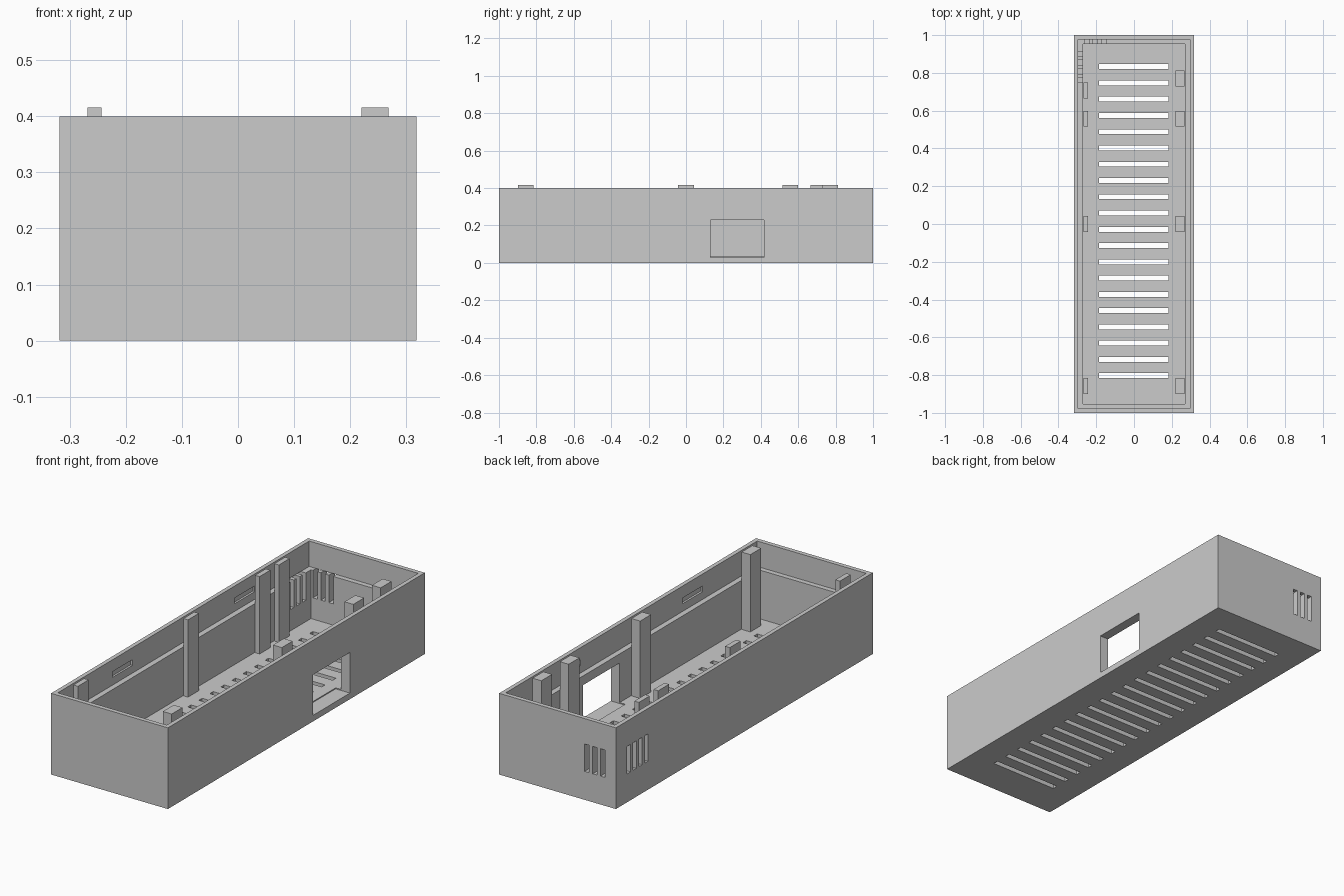
import bpy
import bmesh
from mathutils import Matrix, Vector

if "Cube" in bpy.data.objects:
    bpy.data.objects.remove(bpy.data.objects["Cube"], do_unlink=True)

grey = bpy.data.materials.new("plain grey")
grey.use_nodes = True
colour = (0.6, 0.6, 0.6, 1)
grey.diffuse_color = colour
grey.node_tree.nodes["Principled BSDF"].inputs["Base Color"].default_value = colour


def boxes(name, spans):
    """One object made of boxes, each given as (x0, x1, y0, y1, z0, z1)."""
    bm = bmesh.new()
    for x0, x1, y0, y1, z0, z1 in spans:
        centre = Vector((x0 + x1, y0 + y1, z0 + z1)) / 2
        size = (x1 - x0, y1 - y0, z1 - z0, 1)
        bmesh.ops.create_cube(bm, size=1, matrix=Matrix.Translation(centre) @ Matrix.Diagonal(size))
    mesh = bpy.data.meshes.new(name)
    bm.to_mesh(mesh)
    bm.free()
    mesh.materials.append(grey)
    obj = bpy.data.objects.new(name, mesh)
    bpy.context.collection.objects.link(obj)
    return obj


def cut(target, name, spans):
    cutter = boxes(name, spans)
    cutter.hide_render = True
    mod = target.modifiers.new(name, "BOOLEAN")
    mod.operation = "DIFFERENCE"
    mod.solver = "EXACT"
    mod.object = cutter
    bpy.context.view_layer.objects.active = target
    bpy.ops.object.modifier_apply(modifier=name)
    bpy.data.objects.remove(cutter, do_unlink=True)


W, L, H = 0.318, 1.0, 0.4
FLOOR, LEDGE = 0.035, 0.275

# Open tray with a stepped rim
case = boxes("case", [(-W, W, -L, L, 0, H)])
cut(case, "cavity", [(-0.27, 0.27, -0.953, 0.953, FLOOR, 0.5)])
cut(case, "lid_recess", [(-0.297, 0.297, -0.978, 0.978, LEDGE, 0.5)])

# Row of floor vents
pitch = (0.833 + 0.803) / 19
rows = [0.833 - i * pitch for i in range(20)]
cut(case, "floor_vents", [(-0.185, 0.183, y - 0.013, y + 0.013, -0.1, 0.1) for y in rows])

# Port opening in the left wall
cut(case, "port", [(0.24, 0.4, 0.13, 0.417, 0.03, 0.23)])

# Corner vents in the back and right walls
cut(case, "back_vents", [(x - 0.012, x + 0.012, 0.9, 1.1, 0.14, LEDGE) for x in (-0.16, -0.204, -0.247)])
cut(case, "side_vents", [(-0.4, -0.25, y - 0.013, y + 0.013, 0.14, LEDGE)
                         for y in (0.762, 0.808, 0.854, 0.9)])

# Shallow catches for the lid clips
cut(case, "clip_notches", [(s * 0.297 - 0.01, s * 0.297 + 0.01, y - 0.078, y + 0.078, 0.313, 0.341)
                           for s in (-1, 1) for y in (-0.476, 0.476)])

# Posts standing on the floor along both walls
TOP = 0.416
for i, y in enumerate((-0.857, 0, 0.557, 0.77)):
    boxes(f"left_post_{i + 1}", [(0.22, 0.268, y - 0.042, y + 0.042, FLOOR - 0.005, TOP)])
for i, y in enumerate((-0.857, 0, 0.557, 0.707)):
    boxes(f"right_post_{i + 1}", [(-0.268, -0.243, y - 0.042, y + 0.042, FLOOR - 0.005, TOP)])
